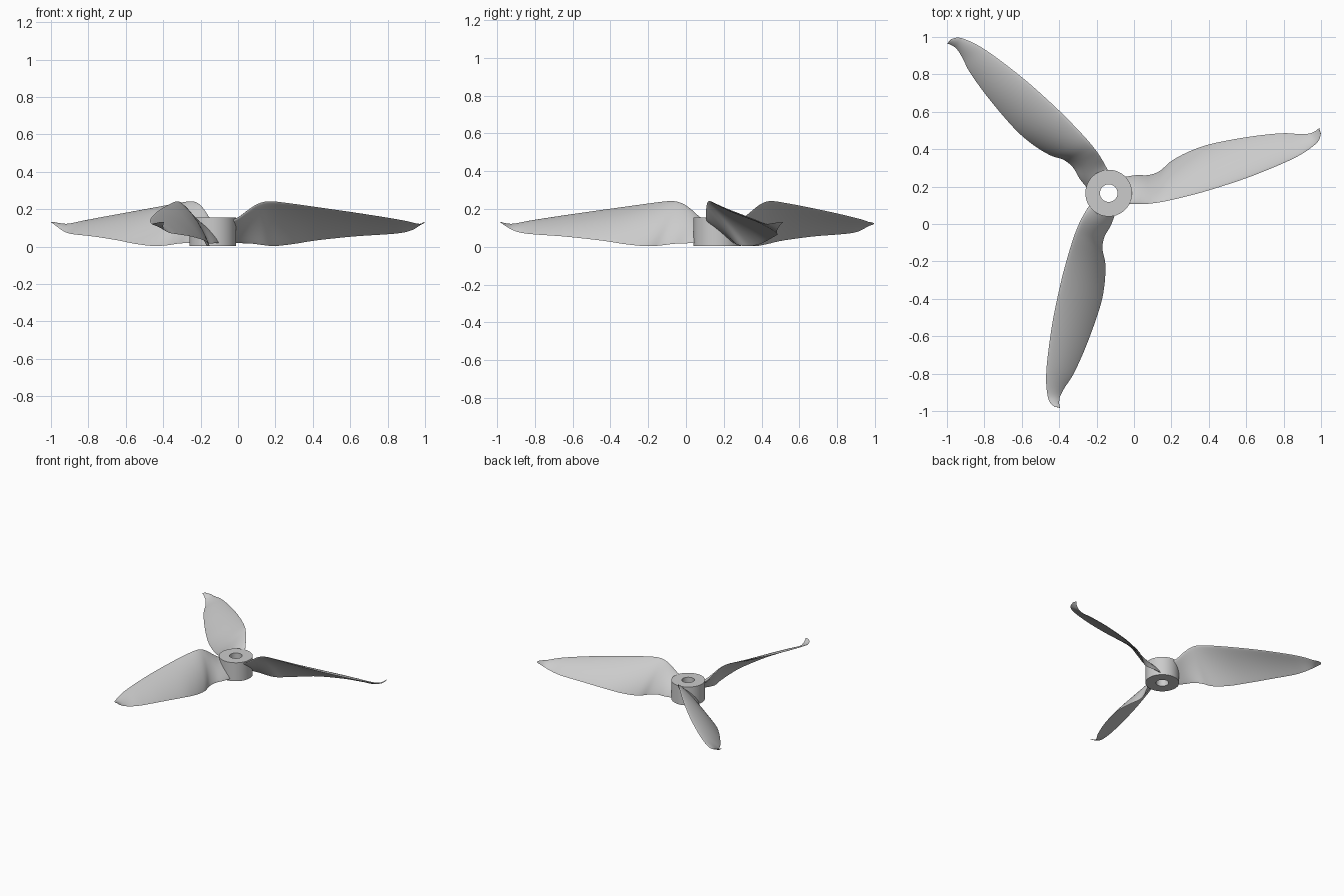
import bpy, bmesh, math
from mathutils import Vector, Matrix

cube = bpy.data.objects.get("Cube")
if cube:
    bpy.data.objects.remove(cube, do_unlink=True)

HUB_CENTRE = Vector((-0.135, 0.165, 0))
HUB_RADIUS, BORE_RADIUS = 0.125, 0.047
HUB_BOTTOM, HUB_TOP = 0.004, 0.155
CHORD_STEPS, SPAN_STEPS = 14, 5

grey = bpy.data.materials.new("plain grey")
grey.use_nodes = True
colour = (0.6, 0.6, 0.6, 1)
grey.diffuse_color = colour
grey.node_tree.nodes["Principled BSDF"].inputs["Base Color"].default_value = colour


def finish(name, bm, angle):
    """Turn a bmesh into a smooth shaded object with the grey material."""
    bmesh.ops.recalc_face_normals(bm, faces=bm.faces)
    mesh = bpy.data.meshes.new(name)
    bm.to_mesh(mesh)
    bm.free()
    mesh.materials.append(grey)
    obj = bpy.data.objects.new(name, mesh)
    bpy.context.collection.objects.link(obj)
    bpy.ops.object.select_all(action="DESELECT")
    obj.select_set(True)
    bpy.context.view_layer.objects.active = obj
    bpy.ops.object.shade_smooth_by_angle(angle=math.radians(angle))
    return obj


def bridge(bm, first, second):
    """Join two closed loops of vertices with quads."""
    for i in range(len(first)):
        j = (i + 1) % len(first)
        bm.faces.new((first[i], first[j], second[j], second[i]))


# Hub: a rectangular profile swept round the bore
bm = bmesh.new()
corners = [(HUB_RADIUS, HUB_BOTTOM), (HUB_RADIUS, HUB_TOP),
           (BORE_RADIUS, HUB_TOP), (BORE_RADIUS, HUB_BOTTOM)]
segments = 64
rings = []
for k in range(segments):
    turn = math.tau * k / segments
    rings.append([bm.verts.new(HUB_CENTRE + Vector((r * math.cos(turn), r * math.sin(turn), z)))
                  for r, z in corners])
for k in range(segments):
    bridge(bm, rings[k], rings[(k + 1) % segments])
finish("hub", bm, 35)

# Blade stations from root to tip: upper edge point, lower edge point, thickness
stations = [
    ((-.06, .11, .13), (-.06, .25, .02), .05),
    ((0, .107, .155), (.01, .261, .018), .045),
    ((.06, .107, .2), (.08, .262, .015), .038),
    ((.11, .112, .23), (.14, .285, .007), .032),
    ((.17, .122, .242), (.2, .337, .003), .03),
    ((.27, .145, .232), (.3, .39, .014), .028),
    ((.4, .18, .214), (.42, .43, .033), .026),
    ((.6, .245, .185), (.62, .467, .054), .023),
    ((.78, .317, .157), (.79, .485, .065), .019),
    ((.89, .37, .138), (.88, .481, .074), .015),
    ((.96, .418, .122), (.935, .483, .09), .012),
    ((.99, .45, .123), (.97, .497, .112), .008),
    ((.999, .485, .129), (.99, .514, .13), .004),
]


def spline(a, b, c, d, t):
    """Smooth interpolation between b and c."""
    return b + (c - a) * t / 2 + (a * 2 - b * 5 + c * 4 - d) * t**2 / 2 \
        + (b * 3 - a - c * 3 + d) * t**3 / 2


def blade_sections():
    rows = [(Vector(h), Vector(l), w) for h, l, w in stations]
    rows = [rows[0]] + rows + [rows[-1]]
    result = []
    for i in range(1, len(rows) - 2):
        for s in range(SPAN_STEPS):
            result.append([spline(*[rows[i + k][part] for k in (-1, 0, 1, 2)], s / SPAN_STEPS)
                           for part in range(3)])
    return result + [rows[-1]]


def aerofoil(high, low, thickness, span):
    """Closed cambered section running along the top and back underneath."""
    chord = low - high
    normal = span.cross(chord).normalized()
    if normal.z < 0:
        normal.negate()
    top, under = [], []
    for k in range(CHORD_STEPS + 1):
        t = (1 - math.cos(math.pi * k / CHORD_STEPS)) / 2
        camber = 0.05 * chord.length * 4 * t * (1 - t)
        half = thickness * (1.3 * math.sqrt(t) * (1 - t) ** 0.8 + 0.1 * math.sqrt(t * (1 - t))) / 2
        centre = high + chord * t
        top.append(centre + normal * (camber + half))
        under.append(centre + normal * (camber - half))
    return top + under[-2:0:-1]


# Blades: one lofted blade repeated at equal turns about the hub
sections = blade_sections()
for number, name in enumerate(("left_blade", "back_right_blade", "front_blade")):
    turn = (Matrix.Translation(HUB_CENTRE) @ Matrix.Rotation(math.tau * number / 3, 4, "Z")
            @ Matrix.Translation(-HUB_CENTRE))
    bm = bmesh.new()
    loops = []
    for i, (high, low, thickness) in enumerate(sections):
        before, after = sections[max(i - 1, 0)], sections[min(i + 1, len(sections) - 1)]
        span = (after[0] + after[1]) - (before[0] + before[1])
        loops.append([bm.verts.new(turn @ p) for p in aerofoil(high, low, thickness, span)])
    for first, second in zip(loops, loops[1:]):
        bridge(bm, first, second)
    bm.faces.new(loops[0])
    bm.faces.new(loops[-1])
    finish(name, bm, 60)
